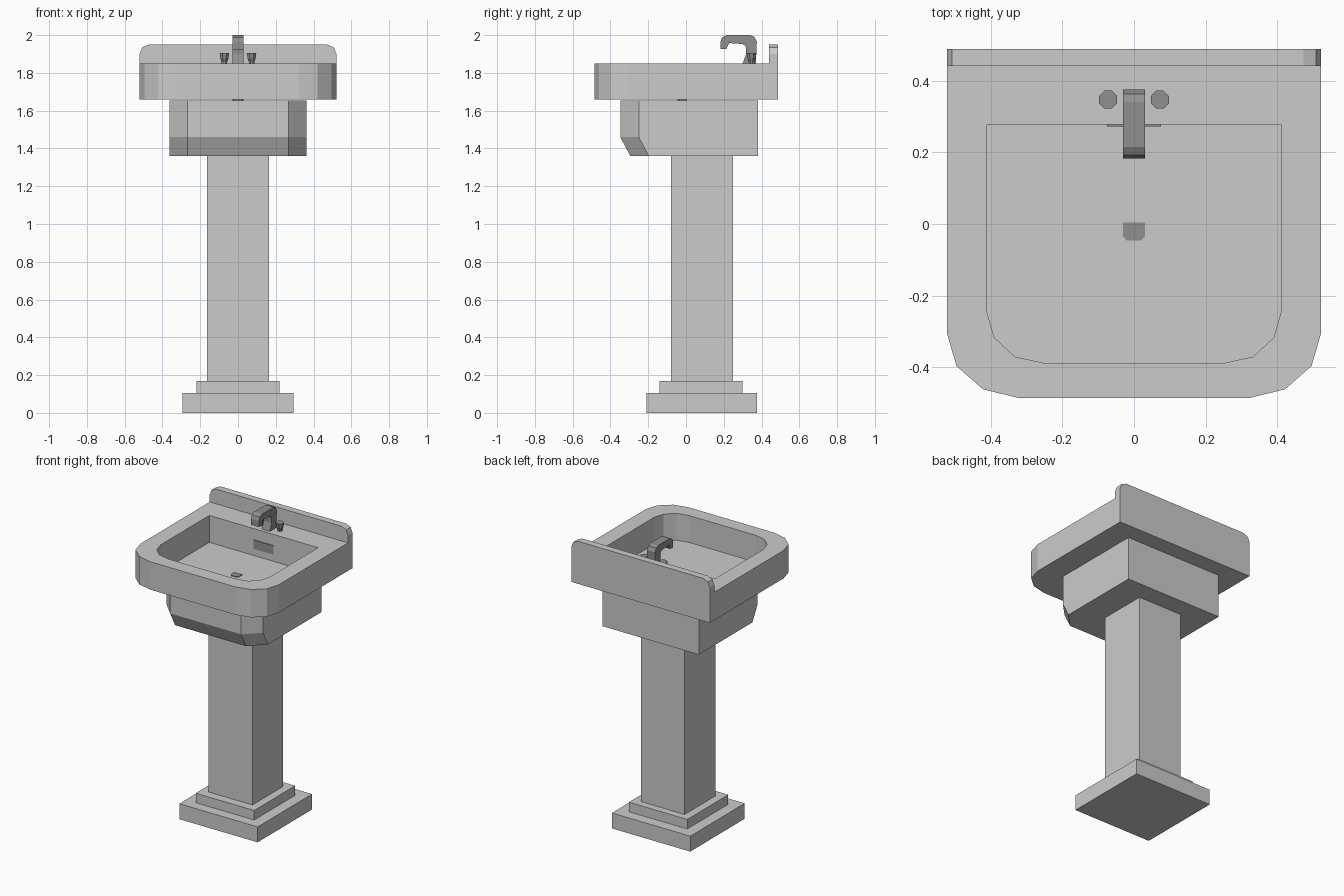
import bpy, bmesh, math

if "Cube" in bpy.data.objects:
    bpy.data.objects.remove(bpy.data.objects["Cube"])


def material(name, v):
    m = bpy.data.materials.new(name)
    m.diffuse_color = (v, v, v, 1)
    m.use_nodes = True
    m.node_tree.nodes["Principled BSDF"].inputs["Base Color"].default_value = m.diffuse_color
    return m


ceramic = material("light grey ceramic", 0.6)
metal = material("dark grey metal", 0.28)


def loft(name, rings, mat):
    """Closed solid through a list of equal-length point rings."""
    bm = bmesh.new()
    vs = [[bm.verts.new(p) for p in r] for r in rings]
    n = len(vs[0])
    for a, b in zip(vs, vs[1:]):
        for i in range(n):
            j = (i + 1) % n
            bm.faces.new((a[i], a[j], b[j], b[i]))
    bm.faces.new(vs[0][::-1])
    bm.faces.new(vs[-1])
    bmesh.ops.recalc_face_normals(bm, faces=bm.faces)
    me = bpy.data.meshes.new(name)
    bm.to_mesh(me)
    bm.free()
    me.materials.append(mat)
    ob = bpy.data.objects.new(name, me)
    bpy.context.collection.objects.link(ob)
    return ob


def at_z(pts, z):
    return [(x, y, z) for x, y in pts]


def mirrored(half):
    return half + [(-x, y) for x, y in reversed(half)]


def box(name, x0, x1, y0, y1, z0, z1, mat):
    pts = [(x0, y0), (x1, y0), (x1, y1), (x0, y1)]
    return loft(name, [at_z(pts, z0), at_z(pts, z1)], mat)


# Stepped foot and column
box("foot_lower", -0.295, 0.295, -0.21, 0.375, 0, 0.105, ceramic)
box("foot_upper", -0.22, 0.22, -0.14, 0.30, 0.105, 0.17, ceramic)
box("column", -0.165, 0.165, -0.08, 0.25, 0.17, 1.36, ceramic)

# Support block, front slanting back at the bottom
top = mirrored([(0.363, 0.38), (0.363, -0.25), (0.267, -0.348)])
low = mirrored([(0.363, 0.38), (0.363, -0.197), (0.267, -0.295)])
loft("support", [at_z(low, 1.36), at_z(top, 1.46), at_z(top, 1.655)], ceramic)

# Basin with rounded front corners and a recessed bowl
outer = mirrored([(0.521, 0.488), (0.521, -0.307), (0.495, -0.396),
                  (0.421, -0.461), (0.322, -0.485)])
inner = mirrored([(0.41, 0.277), (0.41, -0.245), (0.39, -0.316),
                  (0.332, -0.37), (0.25, -0.388)])
loft("basin", [at_z(outer, 1.66), at_z(outer, 1.85),
               at_z(inner, 1.85), at_z(inner, 1.667)], ceramic)

# Backsplash
splash = mirrored([(0.521, 1.85), (0.521, 1.90), (0.507, 1.935), (0.472, 1.95)])
loft("backsplash", [[(x, y, z) for x, z in splash] for y in (0.44, 0.488)], ceramic)

# Drain and overflow plate
drain = mirrored([(0.03, 0.004), (0.03, -0.035), (0.02, -0.046)])
loft("drain", [at_z(drain, 1.652), at_z(drain, 1.671)], metal)
box("overflow", -0.075, 0.075, 0.272, 0.279, 1.715, 1.775, metal)

# Hooked spout, side profile in y and z
spout = [(0.30, 1.85), (0.318, 1.90), (0.317, 1.94), (0.30, 1.953), (0.228, 1.958),
         (0.215, 1.928), (0.182, 1.925), (0.182, 1.965), (0.192, 1.988), (0.215, 2.0),
         (0.34, 2.0), (0.363, 1.99), (0.375, 1.965), (0.37, 1.85)]
loft("spout", [[(x, y, z) for y, z in spout] for x in (-0.03, 0.03)], metal)

# Eight-sided tap handles
for side, s in (("left", -1), ("right", 1)):
    rings = []
    for r, z in ((0.016, 1.85), (0.016, 1.86), (0.023, 1.875), (0.027, 1.905)):
        rings.append([(s * 0.072 + r * math.cos(math.pi / 8 + i * math.pi / 4),
                       0.347 + r * math.sin(math.pi / 8 + i * math.pi / 4), z)
                      for i in range(8)])
    loft(side + "_handle", rings, metal)
